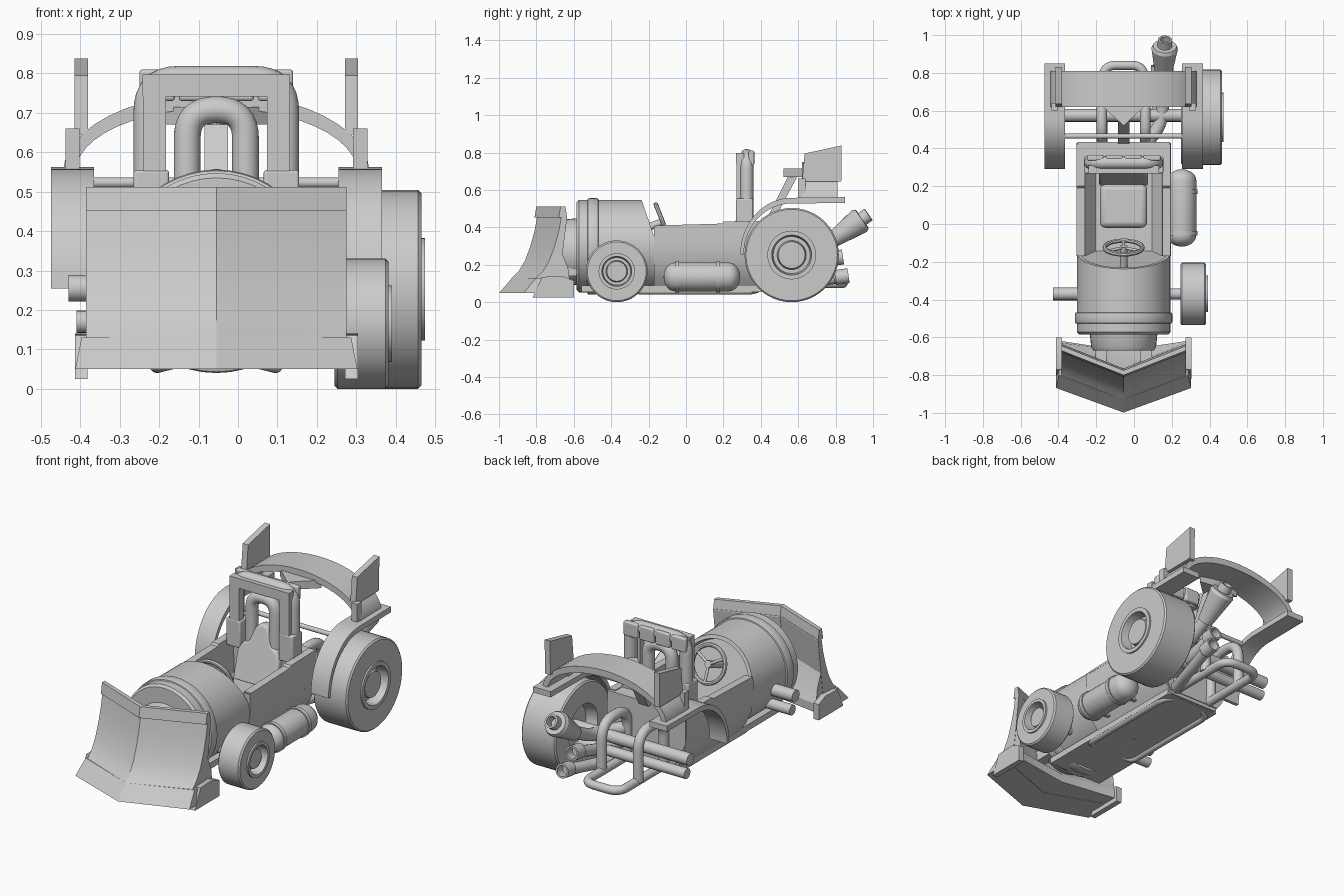
import bpy, bmesh
from math import sin, cos, pi, radians
from mathutils import Vector

if "Cube" in bpy.data.objects:
    bpy.data.objects.remove(bpy.data.objects["Cube"])

CX = -0.055  # body centreline (wheels exist on the right side only)

def finish(name, bm):
    bmesh.ops.remove_doubles(bm, verts=bm.verts, dist=1e-5)
    bmesh.ops.recalc_face_normals(bm, faces=bm.faces)
    me = bpy.data.meshes.new(name)
    bm.to_mesh(me)
    bm.free()
    ob = bpy.data.objects.new(name, me)
    bpy.context.collection.objects.link(ob)
    return ob

def skin(name, rings, cap=True):
    """Skin a list of closed point rings."""
    bm = bmesh.new()
    vs = [[bm.verts.new(p) for p in r] for r in rings]
    for a, b in zip(vs, vs[1:]):
        for i in range(len(a)):
            bm.faces.new((a[i - 1], a[i], b[i], b[i - 1]))
    if cap:
        bm.faces.new(vs[0])
        bm.faces.new(vs[-1])
    return finish(name, bm)

def prism_x(name, prof, x0, x1):
    return skin(name, [[(x, y, z) for y, z in prof] for x in (x0, x1)])

def prism_y(name, prof, y0, y1):
    return skin(name, [[(CX + x, y, z) for x, z in prof] for y in (y0, y1)])

def bevel(ob, width):
    m = ob.modifiers.new("bevel", 'BEVEL')
    m.width, m.segments, m.limit_method = width, 3, 'ANGLE'

def box(name, x, hw, y0, y1, z0, z1, bev=0):
    ob = prism_x(name, [(y0, z0), (y1, z0), (y1, z1), (y0, z1)], x - hw, x + hw)
    if bev:
        bevel(ob, bev)

def lathe(name, prof, origin, direction, seg=40):
    """Revolve (radius, distance) pairs about a direction from origin."""
    q, o = Vector(direction).to_track_quat('Z', 'Y'), Vector(origin)
    return skin(name, [[o + q @ Vector((r * cos(2 * pi * i / seg), r * sin(2 * pi * i / seg), t))
                        for i in range(seg)] for r, t in prof], cap=False)

def tube(name, pts, r, fillet=0.0):
    """Round pipe along a path with rounded corners."""
    pts = [Vector(p) for p in pts]
    path = [pts[0]]
    for a, b, c in zip(pts, pts[1:], pts[2:]):
        da, dc = a - b, c - b
        f = min(fillet, da.length * .49, dc.length * .49)
        p, s = b + da.normalized() * f, b + dc.normalized() * f
        path += [p * (1 - t) ** 2 + b * 2 * t * (1 - t) + s * t * t for t in (k / 8 for k in range(9))]
    path.append(pts[-1])
    cu = bpy.data.curves.new(name, 'CURVE')
    cu.dimensions = '3D'
    cu.bevel_depth, cu.bevel_resolution, cu.use_fill_caps = r, 6, True
    sp = cu.splines.new('POLY')
    sp.points.add(len(path) - 1)
    for v, p in zip(sp.points, path):
        v.co = (*p, 1)
    ob = bpy.data.objects.new(name, cu)
    bpy.context.collection.objects.link(ob)
    bpy.ops.object.select_all(action='DESELECT')
    ob.select_set(True)
    bpy.context.view_layer.objects.active = ob
    bpy.ops.object.convert(target='MESH')

def vee(name, prof, d=.13):
    """V-shaped plough piece: (y, z, half width[, sweep]) on the centreline."""
    skin(name, [[(CX + s * p[2], p[0] + abs(s) * (p[3] if len(p) > 3 else d), p[1]) for p in prof]
                for s in (-1, 0, 1)])

# plough blade: curved plate, top band, lip, base, end plates, push arms
plate = [(-.795, .46), (-.81, .38), (-.832, .3), (-.862, .22), (-.895, .165), (-.93, .13),
         (-.81, .13), (-.785, .3), (-.765, .46)]
vee("blade_plate", [(y, z, .33) for y, z in plate])
vee("blade_top_band", [(-.81, .452, .33), (-.8, .512, .33), (-.775, .512, .33), (-.765, .452, .33)])
vee("blade_lip", [(-.998, .05, .358), (-.93, .13, .342), (-.80, .13, .342), (-.82, .05, .358)])
vee("blade_base", [(-.9, .052, .328), (-.8, .28, .328), (-.76, .18, .328), (-.67, .1, .328, .05),
                   (-.67, .052, .328, .05)])
for s in (-1, 1):
    prism_x("blade_end_plate", [(-.82, .025), (-.6, .025), (-.6, .115), (-.66, .14), (-.77, .135)],
            CX + s * .343 - .016, CX + s * .343 + .016)
    box("push_arm", CX + s * .12, .03, -.74, -.56, .14, .2)

# hood: barrel with a slanted, recessed rear opening
hood = lathe("hood", [(0, 0), (.235, 0), (.247, .012), (.247, .6), (0, .6)], (CX, -.585, .3), (0, 1, 0), 48)
bm = bmesh.new()
bm.from_mesh(hood.data)
res = bmesh.ops.bisect_plane(bm, geom=bm.verts[:] + bm.edges[:] + bm.faces[:],
                             plane_co=(0, -.235, .54), plane_no=(0, .32, .11), clear_outer=True)
rim = [e for e in res['geom_cut'] if isinstance(e, bmesh.types.BMEdge)]
lid = bmesh.ops.contextual_create(bm, geom=rim)['faces']
bmesh.ops.recalc_face_normals(bm, faces=bm.faces)
bmesh.ops.inset_region(bm, faces=lid, thickness=.02)
bmesh.ops.inset_region(bm, faces=lid, thickness=.002, depth=-.04)
bm.to_mesh(hood.data)
bm.free()
lathe("hood_band", [(.24, 0), (.255, .005), (.258, .015), (.258, .05), (.255, .06), (.24, .065)],
      (CX, -.53, .298), (0, 1, 0), 48)
lathe("nose", [(0, .02), (.13, .02), (.14, 0), (.16, 0), (.172, .02), (.18, .1), (0, .1)],
      (CX, -.67, .27), (0, 1, 0))

# cockpit tub and underside
half = [(.248, .405), (.25, .29), (.235, .2), (.2, .125), (.15, .06)]
inner = [(.15, .15), (.2, .22), (.205, .405)]
prism_y("cockpit_tub", half + [(-x, z) for x, z in half[::-1]] + [(-x, z) for x, z in inner[::-1]] + inner,
        -.17, .43)
wall = [(.245, .43), (.245, .25), (.16, .08)]
prism_y("rear_wall", wall + [(-x, z) for x, z in wall[::-1]], .33, .435)
for s in (-1, 1):
    prism_x("side_cap", [(-.16, .4), (.42, .4), (.42, .435), (.2, .43), (.19, .42), (-.16, .41)],
            CX + s * .227 - .022, CX + s * .227 + .022)
    x0, x1 = CX + s * .07, CX + s * .15
    tube("under_rail", [(x0, -.28, .08), (x1, -.26, .06), (x1, .36, .06), (x0, .4, .08)], .02, .05)
box("belly_plate", CX, .17, -.56, .42, .055, .09)

# seat with a reclined, bell-shaped back
box("seat_cushion", CX, .125, -.02, .21, .14, .27, .03)
bell = [(.13, .2), (.13, .4), (.11, .44), (.07, .46), (.05, .52), (.03, .55), (0, .56)]
seat = prism_y("seat_back", bell + [(-x, z) for x, z in bell[-2::-1]], .2, .25)
for v in seat.data.vertices:
    v.co.y += (v.co.z - .2) * .28
bevel(seat, .012)

# steering wheel with column and spokes
ax = Vector((0, .92, .36)).normalized()
q, sw = ax.to_track_quat('Z', 'Y'), Vector((CX, -.125, .43))
lathe("steering_wheel", [(.1 + .012 * cos(k * pi / 4), .012 * sin(k * pi / 4)) for k in range(9)], sw, ax, 32)
tube("steering_column", [sw - ax * .13, sw + ax * .008], .02)
for a in (0, 120, 240):
    tube("steering_spoke", [sw, sw + q @ Vector((.1 * sin(radians(a)), -.1 * cos(radians(a)), 0))], .008)

# roll cage: outer hoop, front frame, inner arch, padded top
def hoop(name, hw, r, top, f, y):
    tube(name, [(CX - hw, y, .4), (CX - hw, y, top), (CX + hw, y, top), (CX + hw, y, .4)], r, f)
hoop("roll_hoop", .175, .035, .784, .08, .325)
hoop("inner_arch", .074, .034, .708, .073, .31)
box("cage_front_plate", CX, .187, .268, .31, .742, .797)
for s in (-1, 1):
    box("cage_post", CX + s * .157, .029, .27, .31, .42, .76)
    box("cage_foot", CX + s * .165, .045, .268, .358, .4, .555, .008)
for k in range(4):
    box("cage_top_pad", CX + (k - 1.5) * .1, .045, .335, .365, .73, .81, .008)

# rear fenders on both sides
arc = [pi - k * pi / 30 for k in range(16)]
fender = [(.565 + .275 * cos(a), .255 + .303 * sin(a)) for a in arc] + [(.85, .562), (.85, .53)]
fender += [(.565 + .256 * cos(a), .255 + .273 * sin(a)) for a in arc[::-1]]

# arched wing with vee front, end plates and centre strut
ang = [k * pi / 24 for k in range(25)]
prism_y("wing", [(.388 * cos(a), .55 + .2 * sin(a)) for a in ang]
        + [(.357 * cos(a), .55 + .162 * sin(a)) for a in ang[::-1]], .62, .81)
skin("wing_front_vee", [[(CX - .13, .64, z), (CX, .52, z), (CX + .13, .64, z), (CX, .66, z)]
                        for z in (.67, .715)])
prism_x("wing_strut", [(.42, .42), (.46, .42), (.6, .68), (.55, .68)], CX - .03, CX + .03)
for s in (-1, 1):
    xs = CX + s * .365
    prism_x("fender", fender, xs - .055, xs + .055)
    prism_x("wing_end_plate", [(.62, .645), (.83, .645), (.832, .838), (.635, .795)],
            CX + s * .343 - .017, CX + s * .343 + .017)
    box("wing_foot", xs, .018, .6, .64, .55, .66)

# axles, fender bar and wheels
for y, end in ((-.37, "front"), (.575, "rear")):
    tube(end + "_upper_axle", [(-.43, y, .255), (.3 if y > 0 else .15, y, .255)], .034)
    tube(end + "_lower_axle", [(-.41, y, .17), (.26, y, .17)], .029)
tube("fender_bar", [(-.42, .465, .523), (.31, .465, .523)], .013)

def wheel(name, x, w, y, r, k):
    prof = [(0, .06), (k * .85, .06), (k, 0), (r - .008, 0), (r, .008), (r, w - .008), (r - .008, w),
            (k, w), (k, w + .009), (k * .82, w + .009), (k * .76, w - .05), (k * .6, w - .05),
            (k * .55, w - .012), (0, w - .012)]
    lathe(name, prof, (x, y, r), (1, 0, 0), 48)
wheel("rear_wheel", .25, .215, .565, .252, .13)
wheel("front_wheel", .245, .137, -.37, .165, .097)

# side tank with straps
tank = [(.077 * sin(k * pi / 10), .06 * (1 - cos(k * pi / 10))) for k in range(6)]
lathe("side_tank", tank + [(r, .41 - t) for r, t in tank[::-1]], (.253, -.12, .135), (0, 1, 0), 32)
for y in (-.06, .16):
    lathe("tank_strap", [(.074, 0), (.083, 0), (.083, .022), (.074, .022)], (.253, y, .135), (0, 1, 0), 32)
    box("tank_bracket", .19, .06, y, y + .022, .11, .15)

# rear bumper loop and arches over the axle
tube("rear_bumper", [(CX - .11, .42, .1), (CX - .11, .84, .1), (CX + .11, .84, .1), (CX + .11, .42, .1)], .024, .07)
for x in (CX - .115, CX + .115):
    tube("axle_arch", [(x, .44, .1), (x, .44, .37), (x, .67, .37), (x, .67, .1)], .028, .1)

# exhausts: large flared stack plus two small lower pipes
lathe("exhaust_stack", [(0, 0), (.042, 0), (.07, .18), (.062, .198), (.038, .198), (.038, .24), (.027, .24),
                        (.027, .19), (0, .19)], (.155, .78, .33), (.01, .205, .145), 24)
tube("exhaust_stack_pipe", [(.06, .42, .25), (.14, .52, .25), (.155, .64, .26), (.156, .8, .345)], .034, .07)
for end, z0 in (((.17, .87, .13), .1), ((.13, .84, .23), .18)):
    e = Vector(end)
    tube("lower_exhaust_pipe", [(.07, .43, z0), (.13, .62, z0), e - Vector((0, .06, 0))], .03, .06)
    lathe("lower_exhaust_tip", [(.028, 0), (.04, .01), (.04, .08), (.03, .08), (.03, .03), (0, .03)],
          e - Vector((0, .08, 0)), (0, 1, .15), 24)

# smooth round parts, keep hard edges
bpy.ops.object.select_all(action='SELECT')
bpy.context.view_layer.objects.active = hood
bpy.ops.object.shade_smooth_by_angle(angle=radians(30))
